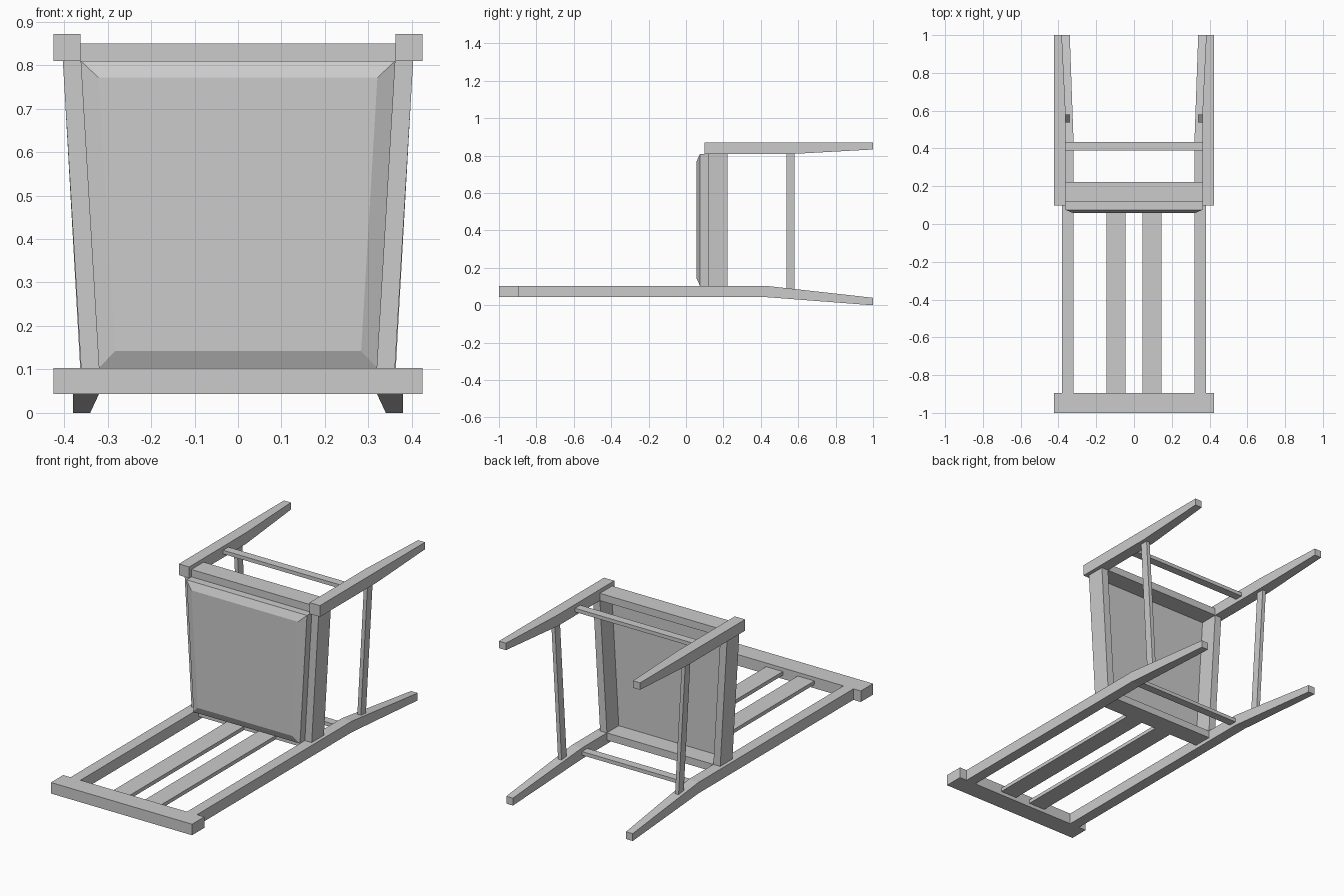
import bpy
import bmesh
from mathutils import Vector

if "Cube" in bpy.data.objects:
    bpy.data.objects.remove(bpy.data.objects["Cube"])


def loft(name, axis, sections, mirror=False):
    """Solid through rectangles along an axis: (position, u0, u1, v0, v1).
    axis 'y': u = x, v = z.  axis 'z': u = x, v = y."""
    bm = bmesh.new()
    rings = []
    for t, u0, u1, v0, v1 in sections:
        corners = [(u0, v0), (u1, v0), (u1, v1), (u0, v1)]
        rings.append([bm.verts.new((u, t, v) if axis == 'y' else (u, v, t))
                      for u, v in corners])
    for a, b in zip(rings, rings[1:]):
        for i in range(4):
            j = (i + 1) % 4
            bm.faces.new((a[i], a[j], b[j], b[i]))
    bm.faces.new(rings[0])
    bm.faces.new(rings[-1])
    bmesh.ops.recalc_face_normals(bm, faces=bm.faces)
    mesh = bpy.data.meshes.new(name)
    bm.to_mesh(mesh)
    bm.free()
    obj = bpy.data.objects.new(name, mesh)
    bpy.context.collection.objects.link(obj)
    if mirror:
        mod = obj.modifiers.new("Mirror", 'MIRROR')
        mod.use_mirror_merge = False
    return obj


def box(name, x, y, z, mirror=False):
    return loft(name, 'y', [(y[0], *x, *z), (y[1], *x, *z)], mirror)


# Chair lying on its back: back posts running into the splayed rear legs
loft("back_post_and_rear_leg", 'y', [
    (-0.895, 0.32, 0.38, 0.043, 0.103),
    (0.435, 0.32, 0.38, 0.043, 0.103),
    (1.0, 0.34, 0.38, 0.0, 0.04)], mirror=True)

# Front legs, tapered on the inner faces
loft("front_leg", 'y', [
    (0.098, 0.362, 0.424, 0.81, 0.871),
    (0.585, 0.362, 0.424, 0.81, 0.871),
    (1.0, 0.382, 0.424, 0.833, 0.871)], mirror=True)

# Backrest: head rail and two slats
box("head_rail", (-0.424, 0.424), (-1.0, -0.895), (0.043, 0.103))
box("back_slat", (0.045, 0.145), (-0.9, 0.13), (0.063, 0.083), mirror=True)

# Seat frame
box("front_seat_rail", (-0.362, 0.362), (0.117, 0.222), (0.81, 0.85))
box("rear_seat_rail", (-0.32, 0.32), (0.117, 0.222), (0.063, 0.103))
loft("side_seat_rail", 'z', [
    (0.103, 0.32, 0.361, 0.117, 0.222),
    (0.81, 0.362, 0.403, 0.117, 0.222)], mirror=True)

# Seat panel: trapezoid with a chamfered front face
seat = loft("seat", 'z', [
    (0.103, -0.32, 0.32, 0.075, 0.12),
    (0.81, -0.362, 0.362, 0.075, 0.12)])
bm = bmesh.new()
bm.from_mesh(seat.data)
bm.normal_update()
face = min(bm.faces, key=lambda f: f.calc_center_median().y)
bmesh.ops.inset_region(bm, faces=[face], thickness=0.039, use_even_offset=True)
bmesh.ops.translate(bm, verts=face.verts, vec=Vector((0, -0.018, 0)))
bm.to_mesh(seat.data)
bm.free()

# Stretchers between the legs
box("front_stretcher", (-0.365, 0.365), (0.39, 0.435), (0.83, 0.85))
box("rear_stretcher", (-0.325, 0.325), (0.39, 0.435), (0.063, 0.083))
loft("side_stretcher", 'z', [
    (0.085, 0.341, 0.362, 0.537, 0.581),
    (0.815, 0.382, 0.403, 0.537, 0.581)], mirror=True)
